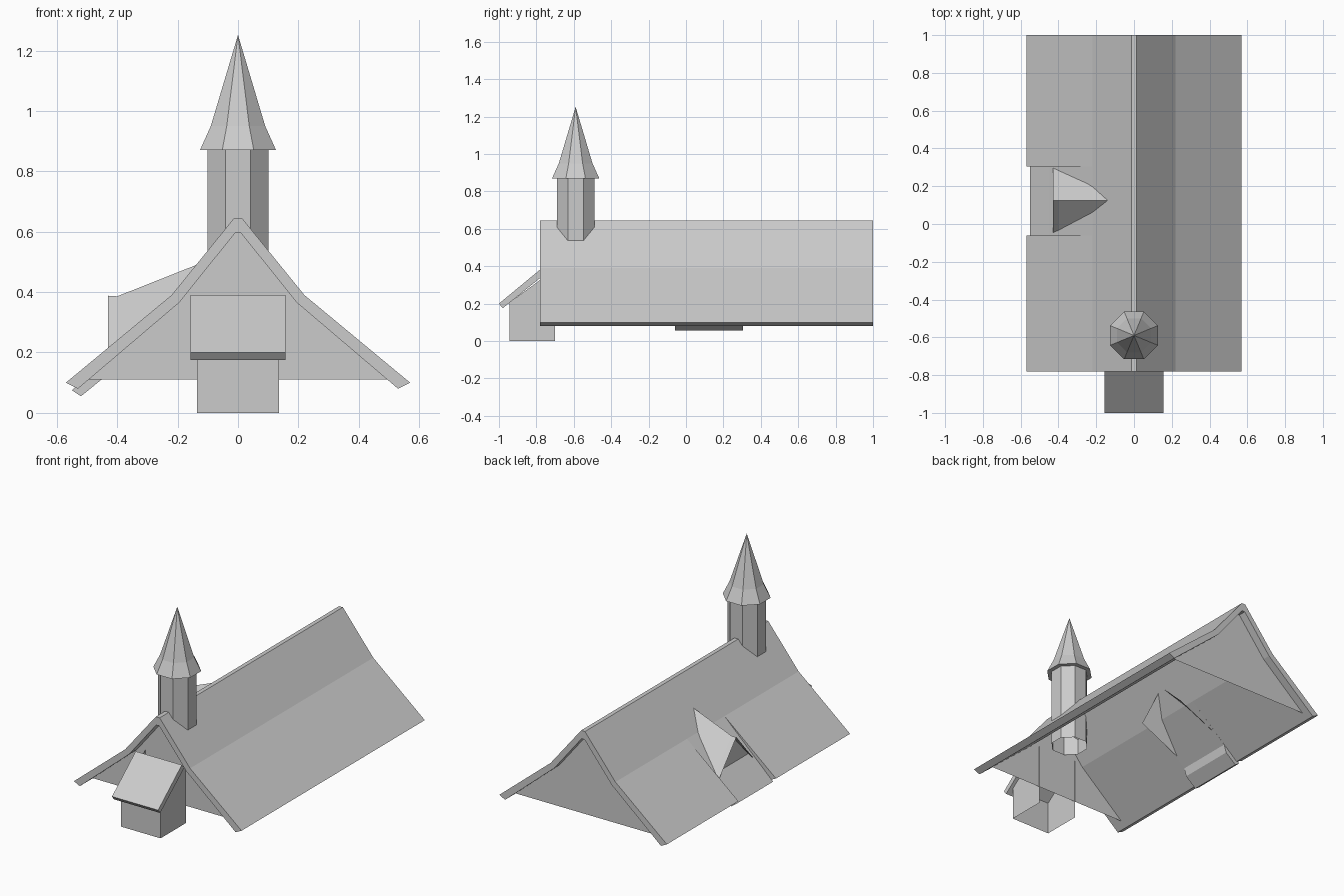
import bpy
from math import pi, cos, sin

if "Cube" in bpy.data.objects:
    bpy.data.objects.remove(bpy.data.objects["Cube"])


def make(name, verts, faces):
    me = bpy.data.meshes.new(name)
    me.from_pydata(verts, [], faces)
    me.update()
    ob = bpy.data.objects.new(name, me)
    bpy.context.collection.objects.link(ob)
    return ob


def slab(name, outer, inner, place, a, b, joined=()):
    """Sweep a bent slab section from a to b; 'joined' lists section ends left open."""
    n = len(outer)
    ring = outer + inner[::-1]
    m = len(ring)
    verts = [place(p, t) for t in (a, b) for p in ring]
    skip = {n - 1 if e == "end" else m - 1 for e in joined}
    faces = [(i, (i + 1) % m, (i + 1) % m + m, i + m) for i in range(m) if i not in skip]
    for k in range(n - 1):  # end caps, one quad per bend
        q = (k, m - 1 - k, m - 2 - k, k + 1)
        faces += [q, tuple(i + m for i in q[::-1])]
    return make(name, verts, faces)


def along_y(p, t):
    return (p[0], t, p[1])


def along_x(p, t):
    return (t, p[0], p[1])


def lathe(name, rings, y, sides=8, bottom=True):
    """Octagonal solid from (apothem, z) rings, flat sides facing the axes."""
    verts, faces = [], []
    for r, z in rings:
        rad = r / cos(pi / sides)
        verts += [(rad * cos(pi / sides * (2 * i + 1)), y + rad * sin(pi / sides * (2 * i + 1)), z)
                  for i in range(sides)]
    for k in range(len(rings) - 1):
        for i in range(sides):
            j = (i + 1) % sides
            faces.append((k * sides + i, k * sides + j, (k + 1) * sides + j, (k + 1) * sides + i))
    if bottom:
        faces.append(tuple(range(sides))[::-1])
    return make(name, verts, faces)


FRONT, BACK = -0.78, 1.0
SLOT = (-0.06, 0.305)

# Main roof: upper slopes and the whole right side
slab("main_roof",
     [(-0.22, 0.39), (-0.013, 0.645), (0.013, 0.645), (0.22, 0.39), (0.57, 0.10)],
     [(-0.195, 0.365), (-0.01, 0.595), (0.01, 0.595), (0.195, 0.365), (0.53, 0.08)],
     along_y, FRONT, BACK, joined=("start",))

# Left lower slope, with a lowered strip below the dormer
plain = [(-0.57, 0.10), (-0.22, 0.39)], [(-0.53, 0.08), (-0.195, 0.365)]
dropped = ([(-0.55, 0.075), (-0.47, 0.151), (-0.45, 0.17), (-0.22, 0.39)],
           [(-0.52, 0.055), (-0.45, 0.112), (-0.435, 0.16), (-0.195, 0.365)])
for name, section, a, b in (("left_eave_front", plain, FRONT, SLOT[0]),
                            ("left_eave_dormer", dropped, SLOT[0], SLOT[1]),
                            ("left_eave_back", plain, SLOT[1], BACK)):
    slab(name, *section, along_y, a, b, joined=("end",))

# Gable walls, set back under the roof ends
half = [(0.495, 0.11), (0.195, 0.365), (0.01, 0.595)]
gable = half + [(-x, z) for x, z in half[::-1]]
for name, y in (("front_gable", -0.705), ("back_gable", 0.95)):
    make(name, [(x, y, z) for x, z in gable], [(0, 1, 2, 3, 4, 5)])

# Porch: three walls, open behind and below, under a sloping slab roof
w = 0.135
make("porch_walls",
     [(x, y, z) for x in (-w, w) for y, z in ((-0.70, 0), (-0.945, 0), (-0.945, 0.205), (-0.70, 0.385))],
     [(0, 3, 2, 1), (4, 5, 6, 7), (1, 2, 6, 5)])
slab("porch_roof", [(-1.0, 0.20), (-0.77, 0.39)], [(-0.98, 0.175), (-0.745, 0.365)],
     along_x, -0.157, 0.157)

# Turret (open below) and its flared spire
lathe("turret", [(0.101, 0.385), (0.101, 0.87)], -0.59, bottom=False)
lathe("spire", [(0.126, 0.87), (0.09, 0.95), (0.0005, 1.25)], -0.59)

# Dormer: two thin roof planes running into the main roof, recessed gable
yc, hw = 0.125, 0.175
dv = []
for x, ridge, foot in ((-0.43, 0.388, 0.185), (-0.40, 0.386, 0.20), (-0.105, 0.503, 0.34)):
    dv += [(x, yc - hw, foot), (x, yc, ridge), (x, yc + hw, foot)]
make("dormer_roof", dv, [(i, i + 3, i + 4, i + 1) for i in (0, 1, 3, 4)])
make("dormer_gable", [(-0.40, yc - hw, 0.20), (-0.40, yc, 0.386), (-0.40, yc + hw, 0.20)],
     [(0, 1, 2)])
